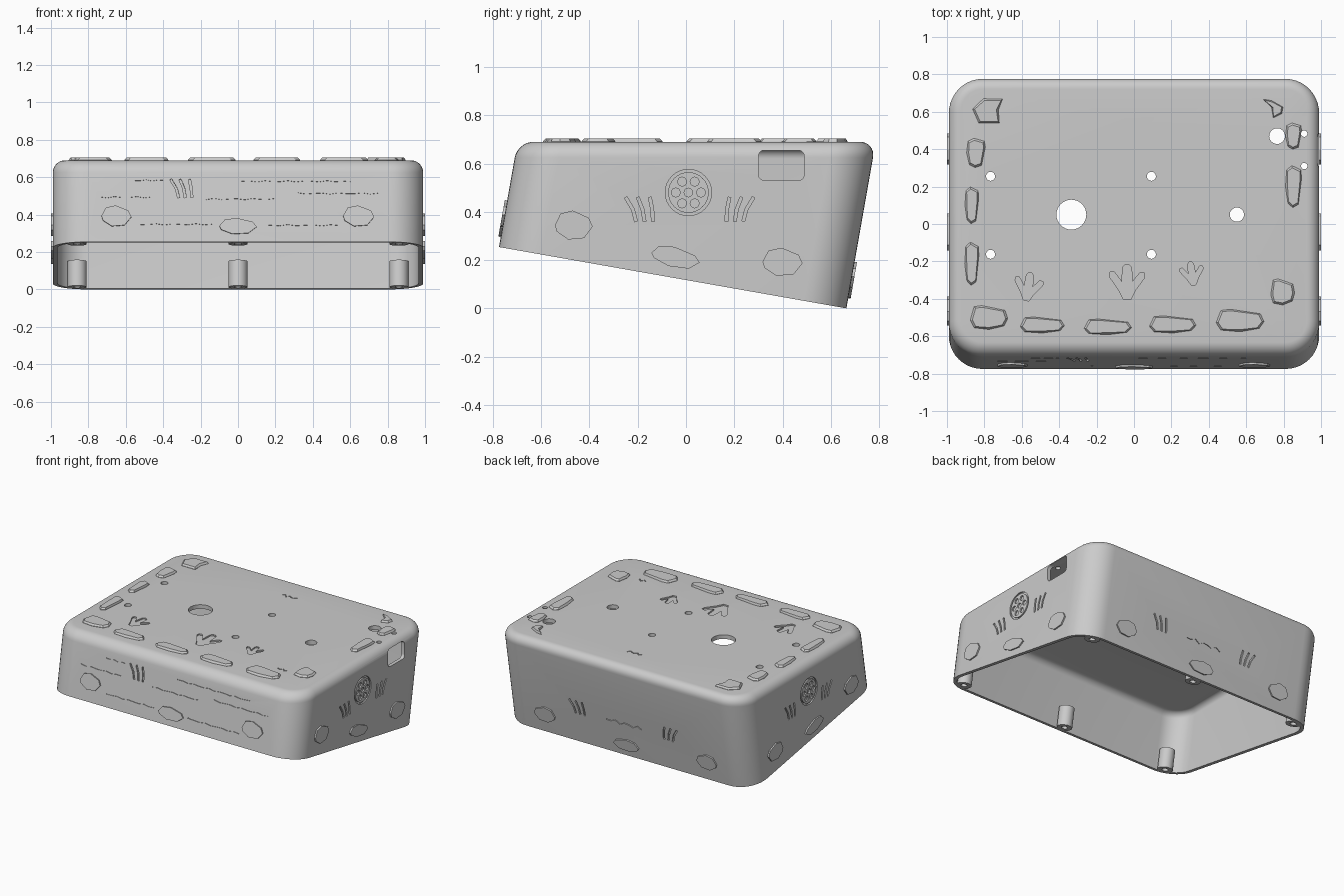
import bpy, bmesh, math
from mathutils import Vector as V

if "Cube" in bpy.data.objects:
    bpy.data.objects.remove(bpy.data.objects["Cube"])

TILT = math.radians(10)
C, S = math.cos(TILT), math.sin(TILT)
FWD, UP, X = V((0, C, -S)), V((0, S, C)), V((1, 0, 0))   # tilted base plane and wall direction
ORIGIN = V((0, -0.775, 0.254))                          # front lower edge
HALF, DEPTH, TOP = 0.99, 1.462, 0.69

grey = bpy.data.materials.new("light_grey")
grey.diffuse_color = (0.6, 0.6, 0.6, 1)
grey.use_nodes = True
grey.node_tree.nodes["Principled BSDF"].inputs["Base Color"].default_value = grey.diffuse_color


def finish(bm, name):
    bmesh.ops.recalc_face_normals(bm, faces=bm.faces)
    me = bpy.data.meshes.new(name)
    bm.to_mesh(me)
    bm.free()
    me.materials.append(grey)
    ob = bpy.data.objects.new(name, me)
    bpy.context.collection.objects.link(ob)
    return ob


def smooth(ob):
    bpy.ops.object.select_all(action='DESELECT')
    ob.select_set(True)
    bpy.context.view_layer.objects.active = ob
    bpy.ops.object.shade_smooth_by_angle(angle=math.radians(30))


def area(me):
    return sum(p.area for p in me.polygons)


def cut(ob, cutter):
    """Subtract the cutter, keeping the first solver result that is sound."""
    cutter.hide_render = True
    m = ob.modifiers.new("cut", 'BOOLEAN')
    m.object, m.operation = cutter, 'DIFFERENCE'
    old, result = ob.data, None
    for solver in ('EXACT', 'MANIFOLD', 'FLOAT'):
        m.solver = solver
        dg = bpy.context.evaluated_depsgraph_get()
        dg.update()
        me = bpy.data.meshes.new_from_object(ob.evaluated_get(dg))
        if len(me.polygons) > len(old.polygons) and abs(area(me) / area(old) - 1) < 0.1:
            result = me
            break
    ob.modifiers.clear()
    if result:
        ob.data = result
    bpy.data.objects.remove(cutter)


def bridge(bm, a, b):
    n = len(a)
    for i in range(n):
        bm.faces.new((a[i], a[(i + 1) % n], b[(i + 1) % n], b[i]))


# A frame is (origin, u axis, v axis, outward normal)
def at(fr, u, v, h):
    return fr[0] + fr[1] * u + fr[2] * v + fr[3] * h


def prism(bm, fr, pts, h0, h1, chamfer=0.0):
    cu = sum(p[0] for p in pts) / len(pts)
    cv = sum(p[1] for p in pts) / len(pts)

    def inset(p):
        d = V((p[0] - cu, p[1] - cv))
        d *= 1 - chamfer / d.length
        return cu + d.x, cv + d.y
    rings = [[bm.verts.new(at(fr, *p, h0)) for p in pts]]
    if chamfer:
        rings.append([bm.verts.new(at(fr, *p, h0 + (h1 - h0) * 0.5)) for p in pts])
    rings.append([bm.verts.new(at(fr, *inset(p), h1)) for p in pts])
    for a, b in zip(rings, rings[1:]):
        bridge(bm, a, b)
    bm.faces.new(rings[0])
    bm.faces.new(rings[-1])


def strip(bm, fr, path, width, h0, h1, closed=False):
    n, secs = len(path), []
    for i, p in enumerate(path):
        a = path[(i - 1) % n] if closed or i else p
        b = path[(i + 1) % n] if closed or i < n - 1 else p
        d = V((b[0] - a[0], b[1] - a[1])).normalized() * width / 2
        l, r = (p[0] - d.y, p[1] + d.x), (p[0] + d.y, p[1] - d.x)
        secs.append([bm.verts.new(at(fr, *q, h)) for q, h in ((l, h0), (r, h0), (r, h1), (l, h1))])
    for a, b in zip(secs, secs[1:]):
        bridge(bm, a, b)
    if closed:
        bridge(bm, secs[-1], secs[0])
    else:
        bm.faces.new(secs[0])
        bm.faces.new(secs[-1])


def circle(u, v, r, n=32):
    return [(u + r * math.cos(math.tau * i / n), v + r * math.sin(math.tau * i / n)) for i in range(n)]


def rounded(u0, u1, v0, v1, r, n=10):
    pts = []
    for k, (cu, cv) in enumerate(((u1 - r, v1 - r), (u0 + r, v1 - r), (u0 + r, v0 + r), (u1 - r, v0 + r))):
        for i in range(n + 1):
            a = (k + i / n) * math.pi / 2
            pts.append((cu + r * math.cos(a), cv + r * math.sin(a)))
    return pts


TOPF = (V((0, 0, TOP)), X, V((0, 1, 0)), V((0, 0, 1)))
FRONT = (ORIGIN, X, UP, -FWD)
BACK = (ORIGIN + FWD * DEPTH, X, UP, FWD)
SIDES = [(X * s * HALF, V((0, 1, 0)), V((0, 0, 1)), X * s) for s in (1, -1)]

# Hollow case: outer and inner walls joined by the lower rim
bm = bmesh.new()


def ring(inset, z):
    out = []
    for u, v in rounded(-HALF + inset, HALF - inset, inset, DEPTH - inset, 0.18 - inset):
        p = ORIGIN + X * u + FWD * v
        out.append(bm.verts.new(p if z is None else p + UP * ((z - p.z) / UP.z)))
    return out


def skin(t, top, r):
    rings = [ring(t, None)]
    for i in range(9):
        a = i / 8 * math.pi / 2
        rings.append(ring(t + r * (1 - math.cos(a)), top - r * (1 - math.sin(a))))
    for a, b in zip(rings, rings[1:]):
        bridge(bm, a, b)
    bm.faces.new(rings[-1])
    return rings[0]


bridge(bm, skin(0, TOP, 0.065), skin(0.025, TOP - 0.03, 0.04))
case = finish(bm, "case_shell")

# Through holes in the lid and the cable opening on the right
bm = bmesh.new()
for x, y, r in ((-0.335, 0.05, 0.08), (0.55, 0.05, 0.038), (0.765, 0.47, 0.042), (0.91, 0.483, 0.017),
                (0.91, 0.31, 0.017), (-0.767, 0.255, 0.024), (0.093, 0.255, 0.024),
                (-0.767, -0.162, 0.024), (0.093, -0.162, 0.024)):
    prism(bm, TOPF, circle(x, y, r), -0.034, 0.05)
prism(bm, SIDES[0], rounded(0.3, 0.49, 0.53, 0.655, 0.025, 5), -0.08, 0.05)
cut(case, finish(bm, "hole_cutter"))

# Shallow engravings: footprints, claw marks, cracks and round fossils
bm = bmesh.new()
D = -0.01
FOOT = [(-.2, -1), (.2, -1), (.45, -.5), (1, .25), (1, .5), (.75, .55), (.3, 0), (.25, .85), (.1, 1), (-.1, 1),
        (-.25, .85), (-.3, 0), (-.75, .6), (-1, .55), (-1, .3), (-.45, -.5)]
for x, y, s, rot in ((-0.565, -0.335, 0.075, -0.15), (-0.037, -0.31, 0.094, 0), (0.31, -0.265, 0.062, 0.15)):
    c, n = math.cos(rot) * s, math.sin(rot) * s
    prism(bm, TOPF, [(x + c * u - n * v, y + n * u + c * v) for u, v in FOOT], D, 0.02)


def claws(fr, u, v, lean):
    for k in (-1, 0, 1):
        strip(bm, fr, [(u + k * 0.035 - lean * 0.4, v - 0.05), (u + k * 0.04, v),
                       (u + k * 0.05 + lean, v + 0.05)], 0.012, D, 0.02)


def crack(fr, u0, u1, v, amp, n, width=0.007):
    path = [(u0 + (u1 - u0) * i / n, v + amp * math.sin(i * 2.4 + u0 * 5)) for i in range(n + 1)]
    strip(bm, fr, path, width, D * 0.6, 0.02)


for fr in SIDES:
    strip(bm, fr, circle(0.01, 0.48, 0.09), 0.012, D, 0.02, True)
    prism(bm, fr, circle(0.01, 0.48, 0.018, 12), D, 0.02)
    for k in range(6):
        a = k * math.tau / 6
        prism(bm, fr, circle(0.01 + 0.052 * math.cos(a), 0.48 + 0.052 * math.sin(a), 0.019, 8), D, 0.02)
    claws(fr, -0.18, 0.41, -0.02)
    claws(fr, 0.21, 0.41, 0.02)
for u, lean in ((-0.36, -0.02), (0.36, 0.02)):
    claws(BACK, u, 0.27, lean)
crack(BACK, -0.14, 0.14, 0.25, 0.012, 8)
for u0, u1, z, n in ((-0.55, -0.4, 0.58, 5), (0.02, 0.6, 0.575, 14), (-0.74, -0.42, 0.49, 8), (-0.17, 0.2, 0.48, 9),
                     (0.32, 0.75, 0.51, 10), (-0.52, -0.14, 0.345, 9), (0.13, 0.54, 0.34, 9)):
    crack(FRONT, u0, u1, (z - ORIGIN.z) / C, 0.004, n, 0.006)
claws(FRONT, -0.29, 0.29, -0.02)
crack(TOPF, -0.03, 0.08, 0.55, 0.012, 6)
crack(TOPF, 0.6, 0.67, -0.4, 0.012, 4)
cut(case, finish(bm, "engraving_cutter"))
smooth(case)

# Raised chamfered stones around the lid: centre, half width, half depth
LONG = [(-1, -.2), (-.8, .9), (-.4, 1), (.85, .6), (1, -.1), (.8, -.7), (0, -1), (-.8, -.85)]
bm = bmesh.new()
for x, y, a, b in ((-0.775, -0.5, 0.1, 0.064), (-0.49, -0.54, 0.118, 0.043), (-0.14, -0.55, 0.127, 0.042),
                   (0.207, -0.537, 0.125, 0.046), (0.567, -0.516, 0.128, 0.06), (0.795, -0.363, 0.064, 0.07)):
    prism(bm, TOPF, [(x + a * u, y + b * v) for u, v in LONG], -0.01, 0.014, 0.011)
for x, y, a, b in ((-0.845, 0.38, 0.05, 0.078), (-0.867, 0.1, 0.037, 0.098), (-0.867, -0.212, 0.038, 0.115),
                   (0.853, 0.2, 0.043, 0.112), (0.853, 0.47, 0.043, 0.07)):
    prism(bm, TOPF, [(x + a * v, y - b * u) for u, v in LONG], -0.01, 0.014, 0.011)
# Two stones with a bitten edge
prism(bm, TOPF, [(-0.863, 0.615), (-0.805, 0.67), (-0.703, 0.668), (-0.725, 0.61), (-0.72, 0.54), (-0.83, 0.54)],
      -0.01, 0.014, 0.011)
prism(bm, TOPF, [(0.69, 0.667), (0.735, 0.66), (0.797, 0.625), (0.79, 0.59), (0.745, 0.567), (0.735, 0.625)],
      -0.01, 0.014, 0.008)
smooth(finish(bm, "lid_stones"))

# Flat raised stones on the walls
WALL = [(-1, 0), (-.7, .8), (-.05, 1), (.8, .5), (1, -.1), (.55, -.9), (-.3, -1), (-.9, -.45)]
bm = bmesh.new()


def wall_stone(fr, u, v, a, b, shear=0.0):
    prism(bm, fr, [(u + a * p, v + b * q + shear * p) for p, q in WALL], -0.01, 0.01)


for fr in (FRONT, BACK):
    for u, v, a, b in ((-0.65, 0.14, 0.08, 0.056), (0, 0.085, 0.1, 0.043), (0.645, 0.14, 0.083, 0.056)):
        wall_stone(fr, u, v, a, b)
for fr in SIDES:
    wall_stone(fr, -0.465, 0.345, 0.078, 0.06)
    wall_stone(fr, -0.043, 0.212, 0.1, 0.042, -0.018)
    wall_stone(fr, 0.4, 0.193, 0.083, 0.058)
smooth(finish(bm, "wall_stones"))

# Six screw posts standing on the base plane along the front and back walls
bm = bmesh.new()
BASE = (ORIGIN, X, FWD, UP)
for x in (-0.86, 0, 0.86):
    for v in (0.068, DEPTH - 0.068):
        strip(bm, BASE, circle(x, v, 0.036, 24), 0.03, 0, 0.134, True)
        prism(bm, BASE, circle(x, v, 0.051, 24), 0.134, 0.14)
smooth(finish(bm, "screw_posts"))
